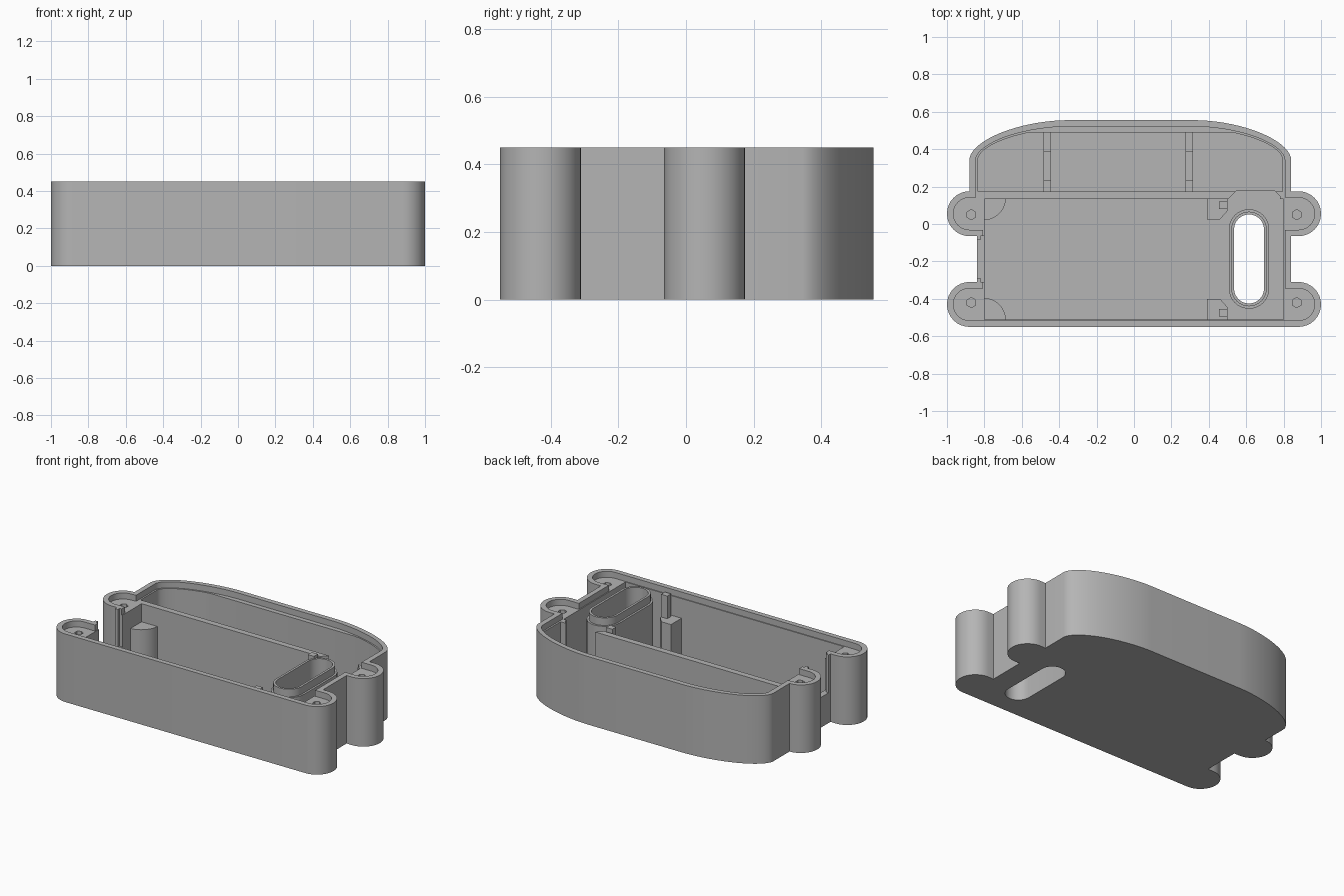
import bpy, bmesh
from math import sin, cos, pi, radians

if "Cube" in bpy.data.objects:
    bpy.data.objects.remove(bpy.data.objects["Cube"], do_unlink=True)

grey = bpy.data.materials.new("plain grey")
grey.use_nodes = True
grey.diffuse_color = (0.46, 0.46, 0.46, 1)
grey.node_tree.nodes["Principled BSDF"].inputs["Base Color"].default_value = (0.46, 0.46, 0.46, 1)

HEIGHT, LEDGE, FLOOR, REAR_FLOOR = 0.45, 0.41, 0.04, 0.055
LOBE_X, FRONT_Y, REAR_Y, LOBE_R = 0.88, -0.43, 0.055, 0.12


def prism(name, pts, z0, z1):
    """Extrude a closed plan outline between two heights."""
    bm = bmesh.new()
    face = bm.faces.new([bm.verts.new((x, y, z0)) for x, y in pts])
    top = bmesh.ops.extrude_face_region(bm, geom=[face])["geom"]
    for v in top:
        if isinstance(v, bmesh.types.BMVert):
            v.co.z = z1
    bmesh.ops.recalc_face_normals(bm, faces=bm.faces)
    mesh = bpy.data.meshes.new(name)
    bm.to_mesh(mesh)
    bm.free()
    mesh.materials.append(grey)
    ob = bpy.data.objects.new(name, mesh)
    bpy.context.collection.objects.link(ob)
    return ob


def rect(x0, x1, y0, y1):
    return [(x0, y0), (x1, y0), (x1, y1), (x0, y1)]


def arc(cx, cy, r, a0, a1, n=16):
    return [(cx + r * cos(radians(a0 + (a1 - a0) * i / n)),
             cy + r * sin(radians(a0 + (a1 - a0) * i / n))) for i in range(n + 1)]


def oval(r, cx=0.615, cy=-0.187, half=0.158):
    return arc(cx, cy + half, r, 0, 180) + arc(cx, cy - half, r, 180, 360)


def bulge(d):
    """Curved back wall from right to left, inset by d."""
    pts = []
    for side, x_mid, x_end in ((1, 0.33, 0.84), (-1, -0.36, -0.88)):
        run = []
        for i in range(19):
            a = pi / 2 * i / 18
            span = abs(x_end - x_mid) - d
            run.append((x_mid + side * span * max(cos(a), 0) ** 1.12,
                        0.345 + (0.21 - d) * sin(a) ** 1.12))
        pts += run if side == 1 else run[::-1]
    return pts


def outline(d):
    """Whole plan outline, inset by d."""
    r, wall = LOBE_R - d, 0.84 - d
    right = arc(LOBE_X, FRONT_Y, r, -90, 90)
    right += [(wall, FRONT_Y + r), (wall, REAR_Y - r)]
    right += arc(LOBE_X, REAR_Y, r, -90, 90)
    left = [(-x, y) for x, y in reversed(right)]
    return right + [(wall, REAR_Y + r)] + bulge(d) + [(d - 0.88, REAR_Y + r + 0.002)] + left


def cut(ob, cutters):
    for c in cutters:
        mod = ob.modifiers.new("cut", "BOOLEAN")
        mod.operation, mod.solver, mod.object = "DIFFERENCE", "EXACT", c
        bpy.context.view_layer.objects.active = ob
        bpy.ops.object.modifier_apply(modifier=mod.name)


# Main shell and its hollows
shell = prism("case_shell", outline(0), 0, HEIGHT)
rear_room = [(0.795, 0.175)] + [(x, min(y, 0.49)) for x, y in bulge(0.045)] + [(-0.835, 0.175)]
clean = [p for i, p in enumerate(rear_room)
         if not (p[1] == 0.49 and rear_room[i - 1][1] == 0.49 and rear_room[i + 1][1] == 0.49)]
oval_cut = prism("oval_cutter", oval(0.08), -0.1, 0.6)
cutters = [
    prism("rim_cutter", outline(0.034), LEDGE, 0.6),
    prism("main_cutter", rect(-0.8, 0.8, -0.51, 0.135), FLOOR, 0.6),
    prism("rear_cutter", clean, REAR_FLOOR, 0.6),
    prism("passage_cutter", [(0.5, 0.1), (0.78, 0.1), (0.78, 0.15), (0.75, 0.18),
                             (0.55, 0.18), (0.5, 0.13)], FLOOR + 0.001, 0.6),
    prism("side_opening_cutter", rect(-0.87, -0.79, -0.29, -0.085), 0.2, 0.6),
    prism("side_step_cutter", rect(-0.82, -0.79, -0.31, -0.065), 0.2, 0.6),
    oval_cut,
]
for x in (-0.87, 0.87):
    for y in (FRONT_Y + 0.01, REAR_Y - 0.005):
        cutters.append(prism("screw_cutter", arc(x, y, 0.027, 30, 330, 5), 0.1, 0.6))
cut(shell, cutters)

# Tube round the oval opening, with a stepped lip
tube = prism("oval_tube", oval(0.108), 0.02, LEDGE - 0.01)
lip = prism("oval_tube_lip", oval(0.095), 0.3, HEIGHT)
for part in (tube, lip):
    cut(part, [oval_cut])

parts = [shell, tube, lip]

# Rounded supports in the corners at the -x end
parts.append(prism("front_corner_support", [(-0.805, -0.515)] + arc(-0.805, -0.515, 0.12, 0, 90), 0.02, 0.29))
parts.append(prism("rear_corner_support", [(-0.805, 0.14)] + arc(-0.805, 0.14, 0.12, -90, 0), 0.02, 0.29))

# Board supports and thin clip posts beside the tube
for label, wall, s in (("front", -0.515, 1), ("rear", 0.14, -1)):
    block = [(0.39, wall), (0.5, wall), (0.5, wall + s * 0.07), (0.46, wall + s * 0.115), (0.39, wall + s * 0.115)]
    parts.append(prism(label + "_board_support", block, 0.02, 0.28))
    parts.append(prism(label + "_clip_post", rect(0.455, 0.5, *sorted((wall + s * 0.02, wall + s * 0.06))), 0.2, 0.43))

# Low cradle ribs in the rear room
for x in (-0.465, 0.295):
    parts.append(prism("cradle_rib_low", rect(x - 0.02, x + 0.02, 0.17, 0.495), 0.03, 0.1))
    parts.append(prism("cradle_rib_front", rect(x - 0.02, x + 0.02, 0.17, 0.235), 0.03, 0.15))
    parts.append(prism("cradle_rib_back", rect(x - 0.02, x + 0.02, 0.385, 0.495), 0.03, 0.19))

for c in cutters:
    bpy.data.objects.remove(c, do_unlink=True)

for ob in parts:
    bpy.ops.object.select_all(action="DESELECT")
    ob.select_set(True)
    bpy.context.view_layer.objects.active = ob
    bpy.ops.object.shade_smooth_by_angle(angle=radians(30))
